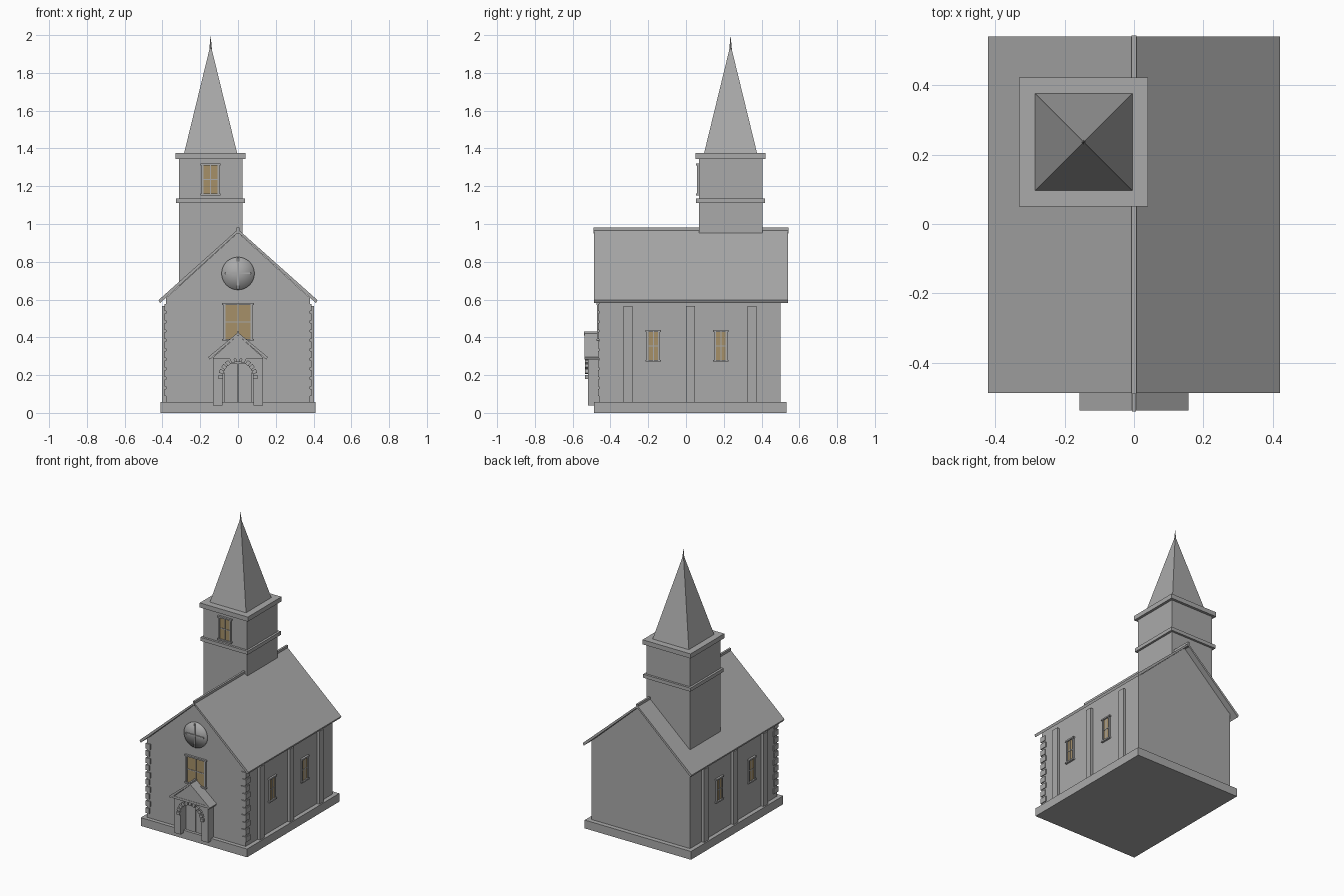
import bpy, bmesh, math
from mathutils import Matrix, Vector

if "Cube" in bpy.data.objects:
    bpy.data.objects.remove(bpy.data.objects["Cube"])


def material(name, rgb):
    m = bpy.data.materials.new(name)
    m.use_nodes = True
    m.diffuse_color = (*rgb, 1)
    m.node_tree.nodes["Principled BSDF"].inputs["Base Color"].default_value = (*rgb, 1)
    return m


STONE = material("grey stone", (0.4, 0.4, 0.4))
GLASS = material("amber glass", (0.38, 0.28, 0.14))


def finish(name, bm, mat):
    bmesh.ops.recalc_face_normals(bm, faces=bm.faces)
    mesh = bpy.data.meshes.new(name)
    bm.to_mesh(mesh)
    bm.free()
    mesh.materials.append(mat)
    ob = bpy.data.objects.new(name, mesh)
    bpy.context.collection.objects.link(ob)
    return ob


def boxes(name, spans, mat=STONE):
    """One object from (x0, x1, y0, y1, z0, z1) blocks."""
    bm = bmesh.new()
    for x0, x1, y0, y1, z0, z1 in spans:
        place = Matrix.Translation(((x0 + x1) / 2, (y0 + y1) / 2, (z0 + z1) / 2))
        size = Matrix.Diagonal((abs(x1 - x0), abs(y1 - y0), abs(z1 - z0), 1))
        bmesh.ops.create_cube(bm, size=1, matrix=place @ size)
    return finish(name, bm, mat)


def prism(name, profile, y0, y1, mat=STONE):
    """Extrude an x-z outline along y."""
    bm = bmesh.new()
    face = bm.faces.new([bm.verts.new((x, y0, z)) for x, z in profile])
    new = bmesh.ops.extrude_face_region(bm, geom=[face])["geom"]
    bmesh.ops.translate(bm, vec=(0, y1 - y0, 0),
                        verts=[v for v in new if isinstance(v, bmesh.types.BMVert)])
    return finish(name, bm, mat)


def roof(name, half, eave, ridge, thick, y0, y1):
    """Two sloping slabs meeting at a ridge."""
    prism(name, [(-half, eave), (0, ridge), (half, eave),
                 (half - thick / 2, eave - thick), (0, ridge - thick),
                 (-half + thick / 2, eave - thick)], y0, y1)


def cone(name, sides, radius, base, tip, centre, turn=0):
    bm = bmesh.new()
    place = Matrix.Translation((*centre, (base + tip) / 2)) @ Matrix.Rotation(turn, 4, 'Z')
    bmesh.ops.create_cone(bm, cap_ends=True, segments=sides, radius1=radius, radius2=0,
                          depth=tip - base, matrix=place)
    return finish(name, bm, STONE)


def window(name, at, w, h, turn=0):
    """Framed window with crossed bars, facing -y before turning."""
    a, b, f = w / 2, h / 2, 0.01
    frame = [(-a, -a + f, -0.01, 0.005, -b, b), (a - f, a, -0.01, 0.005, -b, b),
             (-a - 0.006, a + 0.006, -0.014, 0.005, b - f, b),
             (-a - 0.006, a + 0.006, -0.014, 0.005, -b, -b + f),
             (-0.003, 0.003, -0.007, 0.005, -b, b),
             (-a, a, -0.007, 0.005, -0.003, 0.003)]
    pane = [(-a + f, a - f, -0.004, 0.004, -b + f, b - f)]
    for ob in (boxes(name + "_frame", frame), boxes(name + "_glass", pane, GLASS)):
        ob.location = at
        ob.rotation_euler.z = turn


# Main hall
WALL, FRONT, BACK = 0.382, -0.46, 0.5
boxes("plinth", [(-0.411, 0.411, -0.487, 0.532, 0, 0.058)])
boxes("hall_walls", [(-WALL, WALL, FRONT, BACK, 0.058, 0.62)])
prism("gables", [(-WALL + 0.015, 0.62), (0, 0.955), (WALL - 0.015, 0.62)], FRONT, BACK)
roof("main_roof", 0.421, 0.597, 0.972, 0.016, -0.487, 0.54)
boxes("ridge_cap", [(-0.007, 0.007, -0.49, 0.543, 0.95, 0.982)])

# Side walls: pilasters and windows
for side, label in ((1, "left"), (-1, "right")):
    boxes(label + "_pilasters", [(side * (WALL - 0.01), side * 0.402, y, y + 0.047, 0.058, 0.567)
                                 for y in (-0.33, 0, 0.326)])
    for y, spot in ((-0.173, "front"), (0.185, "rear")):
        window(f"{label}_{spot}_window", (side * WALL, y, 0.355), 0.07, 0.168, side * math.pi / 2)

    # Corner stones, alternating long and short
    stones = []
    for i in range(10):
        z = 0.09 + i * 0.05
        reach = 0.03 if i % 2 else 0.022
        stones.append((side * (WALL - reach), side * (WALL + 0.006),
                       FRONT - 0.007, FRONT + 0.066 - reach, z, z + 0.037))
    boxes(label + "_corner_stones", stones)

window("front_window", (0, FRONT, 0.482), 0.155, 0.2)

# Round gable window with a softly shaded face
bm = bmesh.new()
spin = Matrix.Translation((0, FRONT - 0.004, 0.738)) @ Matrix.Rotation(math.pi / 2, 4, 'X')
bmesh.ops.create_cone(bm, cap_ends=True, cap_tris=True, segments=32, radius1=0.087,
                      radius2=0.087, depth=0.02, matrix=spin)
for face in bm.faces:
    face.smooth = True
finish("round_window", bm, STONE)
boxes("round_window_bars", [(-0.005, 0.005, -0.48, -0.47, 0.655, 0.821),
                            (-0.07, 0.07, -0.48, -0.47, 0.734, 0.742)])

# Porch with arched opening
SPRING, ARCH = 0.19, 0.081
arc = [(ARCH * math.cos(t), SPRING + ARCH * math.sin(t))
       for t in (math.pi * i / 16 for i in range(17))]
prism("porch_body", [(-0.133, 0.04), (-0.133, 0.3), (0.133, 0.3), (0.133, 0.04), (ARCH, 0.04)]
      + arc + [(-ARCH, 0.04)], -0.52, FRONT)
prism("porch_pediment", [(-0.125, 0.3), (0, 0.412), (0.125, 0.3)], -0.53, FRONT)
boxes("porch_lintel", [(-0.133, 0.133, -0.532, FRONT, 0.286, 0.302)])
roof("porch_roof", 0.157, 0.296, 0.426, 0.014, -0.537, FRONT)
boxes("porch_ridge_cap", [(-0.006, 0.006, -0.54, FRONT, 0.41, 0.432)])
boxes("double_door", [(s * 0.002, s * 0.074, -0.468, FRONT, 0.058, 0.262) for s in (1, -1)])

# Arch stones
bm = bmesh.new()
for i in range(11):
    t = math.pi * i / 10
    place = (Matrix.Translation((0.091 * math.cos(t), -0.52, SPRING + 0.091 * math.sin(t)))
             @ Matrix.Rotation(-t, 4, 'Y') @ Matrix.Diagonal((0.024, 0.028, 0.02, 1)))
    bmesh.ops.create_cube(bm, size=1, matrix=place)
finish("arch_stones", bm, STONE)

# Tower, spire and finial
TX, TY = -0.145, 0.236


def tower_block(name, half, z0, z1):
    boxes(name, [(TX - half, TX + half, TY - half, TY + half, z0, z1)])


tower_block("tower_shaft", 0.168, 0.6, 1.35)
tower_block("tower_band", 0.183, 1.11, 1.135)
tower_block("tower_cornice", 0.186, 1.344, 1.376)
window("tower_window", (TX, TY - 0.168, 1.235), 0.095, 0.168)
cone("spire", 4, 0.14 * math.sqrt(2), 1.376, 1.95, (TX, TY), math.pi / 4)
cone("finial", 8, 0.01, 1.89, 2.0, (TX, TY))
